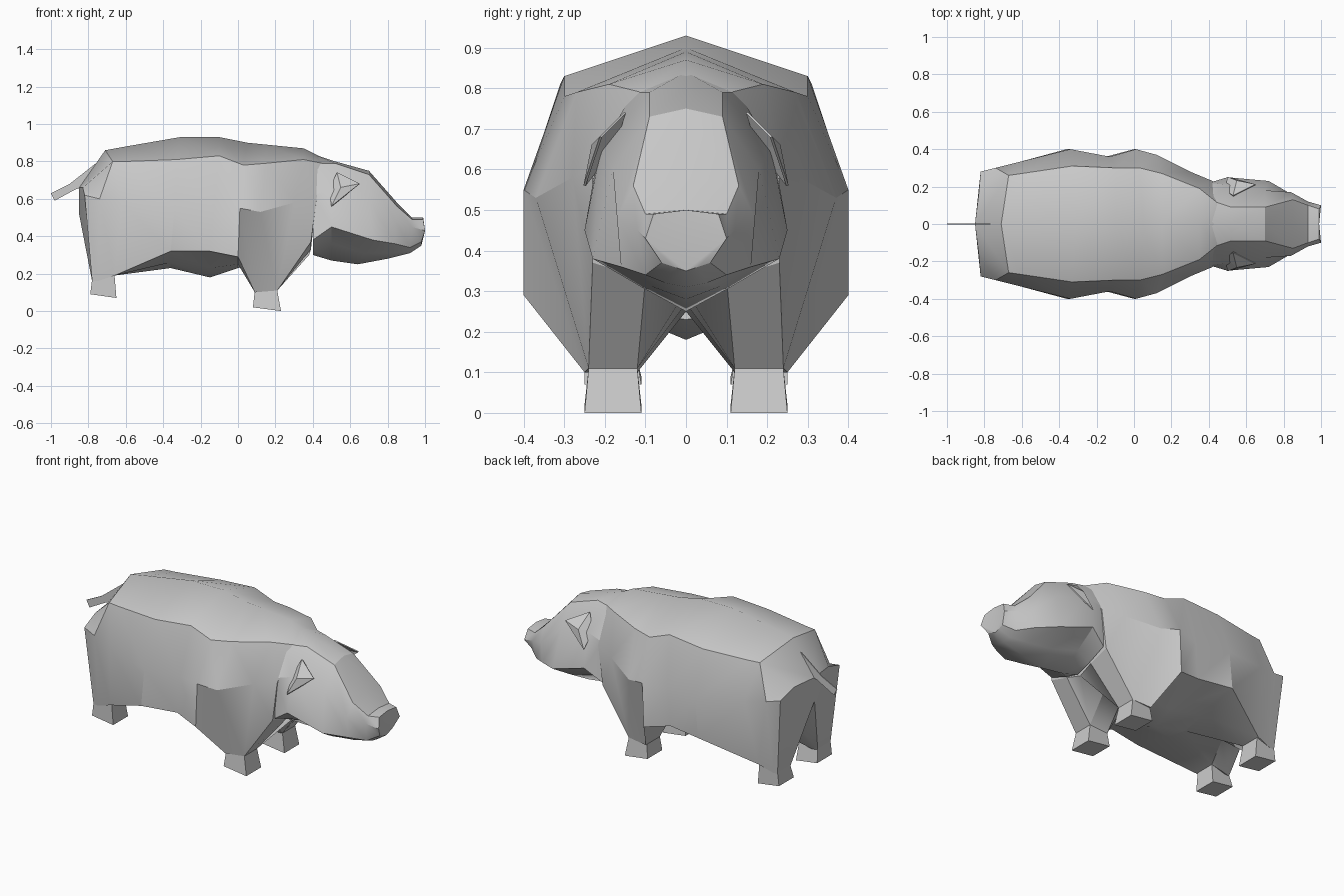
import bpy, bmesh, math

# Remove only the default cube
default = bpy.data.objects.get("Cube")
if default:
    bpy.data.objects.remove(default, do_unlink=True)

# One flat grey hide
hide = bpy.data.materials.new("grey_hide")
hide.use_nodes = True
colour = (0.6, 0.6, 0.6, 1)
hide.diffuse_color = colour
hide.node_tree.nodes["Principled BSDF"].inputs["Base Color"].default_value = colour


def finish(name, bm, mirror=True, smooth=False):
    """Turn a bmesh into a named object, mirrored to the other side."""
    bmesh.ops.recalc_face_normals(bm, faces=bm.faces[:])
    mesh = bpy.data.meshes.new(name)
    bm.to_mesh(mesh)
    bm.free()
    mesh.materials.append(hide)
    obj = bpy.data.objects.new(name, mesh)
    bpy.context.collection.objects.link(obj)
    if mirror:
        mod = obj.modifiers.new("Mirror", "MIRROR")
        mod.use_axis = (False, True, False)
        mod.merge_threshold = 0.0001
    if smooth:
        bpy.ops.object.select_all(action="DESELECT")
        bpy.context.view_layer.objects.active = obj
        obj.select_set(True)
        bpy.ops.object.shade_smooth_by_angle(angle=math.radians(28))
    return obj


def half_skin(name, **lines):
    """Skin between lines running along the animal, from spine to belly."""
    bm = bmesh.new()
    grid = [[bm.verts.new(p) for p in line] for line in lines.values()]
    for upper, lower in zip(grid, grid[1:]):
        for i in range(len(upper) - 1):
            bm.faces.new((upper[i], upper[i + 1], lower[i + 1], lower[i]))
    # Each end closes as an upper panel and a leg or jaw panel
    for end in (0, -1):
        spine, back, flank, hem, inner, belly = [line[end] for line in grid]
        bm.faces.new((spine, back, flank, belly))
        bm.faces.new((flank, hem, inner, belly))
    return finish(name, bm, smooth=True)


def foot(name, ankle, sole):
    """Four-sided hoof flaring from the ankle to the sole."""
    bm = bmesh.new()
    rings = []
    for (back, front, z_back, z_front), (near, far) in (ankle, sole):
        corners = ((back, near, z_back), (front, near, z_front),
                   (front, far, z_front), (back, far, z_back))
        rings.append([bm.verts.new(c) for c in corners])
    for ring in rings:
        bm.faces.new(ring)
    for i in range(4):
        j = (i + 1) % 4
        bm.faces.new((rings[0][i], rings[0][j], rings[1][j], rings[1][i]))
    return finish(name, bm)


def plate(name, points, faces, mirror, thickness):
    """Thin sheet given body by a solidify modifier."""
    bm = bmesh.new()
    verts = [bm.verts.new(p) for p in points]
    for face in faces:
        bm.faces.new([verts[i] for i in face])
    obj = finish(name, bm, mirror)
    solid = obj.modifiers.new("Solidify", "SOLIDIFY")
    solid.thickness = thickness
    solid.offset = 0
    return obj


# Torso: rump, hips, barrel, shoulders and neck
half_skin(
    "torso",
    spine=[(-.85, 0, .66), (-.71, 0, .86), (-.6, 0, .88), (-.31, 0, .93), (-.1, 0, .93),
           (.05, 0, .9), (.15, 0, .89), (.35, 0, .87), (.45, 0, .82)],
    back=[(-.83, .16, .66), (-.67, .26, .8), (-.6, .27, .8), (-.33, .31, .81), (-.1, .3, .83),
          (.03, .3, .78), (.15, .27, .79), (.35, .19, .81), (.45, .11, .79)],
    flank=[(-.82, .28, .62), (-.74, .3, .6), (-.62, .33, .58), (-.34, .4, .54), (-.13, .36, .54),
           (.01, .4, .55), (.12, .37, .53), (.3, .28, .58), (.42, .23, .6)],
    hem=[(-.78, .25, .16), (-.75, .25, .16), (-.66, .26, .19), (-.36, .4, .32), (-.15, .36, .32),
         (0, .4, .29), (.09, .25, .1), (.21, .24, .11), (.39, .23, .37)],
    inner=[(-.78, .13, .16), (-.75, .12, .16), (-.66, .13, .19), (-.36, .15, .26), (-.15, .12, .23),
           (0, .14, .25), (.09, .12, .1), (.21, .12, .11), (.39, .1, .33)],
    belly=[(-.85, 0, .52), (-.72, 0, .36), (-.62, 0, .27), (-.36, 0, .23), (-.15, 0, .18),
           (0, 0, .23), (.09, 0, .25), (.21, 0, .27), (.38, 0, .3)],
)

# Head: crown, sloping face, cheeks, jaw and muzzle
half_skin(
    "head",
    crown=[(.4, 0, .84), (.52, 0, .8), (.7, 0, .75), (.85, 0, .58), (.93, 0, .5), (.99, 0, .5)],
    brow=[(.4, .13, .79), (.52, .09, .79), (.7, .09, .73), (.85, .13, .56), (.93, .1, .49),
          (.99, .08, .49)],
    temple=[(.4, .22, .62), (.5, .21, .65), (.7, .18, .6), (.84, .17, .48), (.93, .12, .45),
            (1, .1, .43)],
    cheek=[(.4, .22, .38), (.5, .25, .45), (.72, .23, .38), (.84, .16, .36), (.92, .1, .34),
           (.98, .06, .37)],
    jaw=[(.4, .1, .33), (.5, .12, .36), (.68, .11, .31), (.82, .08, .31), (.92, .05, .32),
         (.98, .03, .36)],
    chin=[(.4, 0, .3), (.5, 0, .27), (.64, 0, .25), (.8, 0, .28), (.92, 0, .31), (.98, 0, .35)],
)

# Feet
foot("front_feet", ((.09, .21, .11, .11), (.12, .24)), ((.08, .23, .02, 0), (.11, .25)))
foot("hind_feet", ((-.78, -.66, .17, .19), (.13, .25)), ((-.79, -.65, .09, .07), (.11, .25)))

# Ears: kites folded along the middle
plate("ears", [(.53, .15, .74), (.65, .21, .68), (.5, .25, .56), (.49, .18, .65), (.55, .23, .66)],
      [(0, 1, 4), (1, 2, 4), (2, 3, 4), (3, 0, 4)], True, .006)

# Tail: flat strip bending back from the rump
plate("tail", [(-.76, 0, .79), (-.9, 0, .68), (-1, 0, .63), (-.98, 0, .59), (-.87, 0, .65),
               (-.78, 0, .68)],
      [(0, 1, 4, 5), (1, 2, 3, 4)], False, .006)
